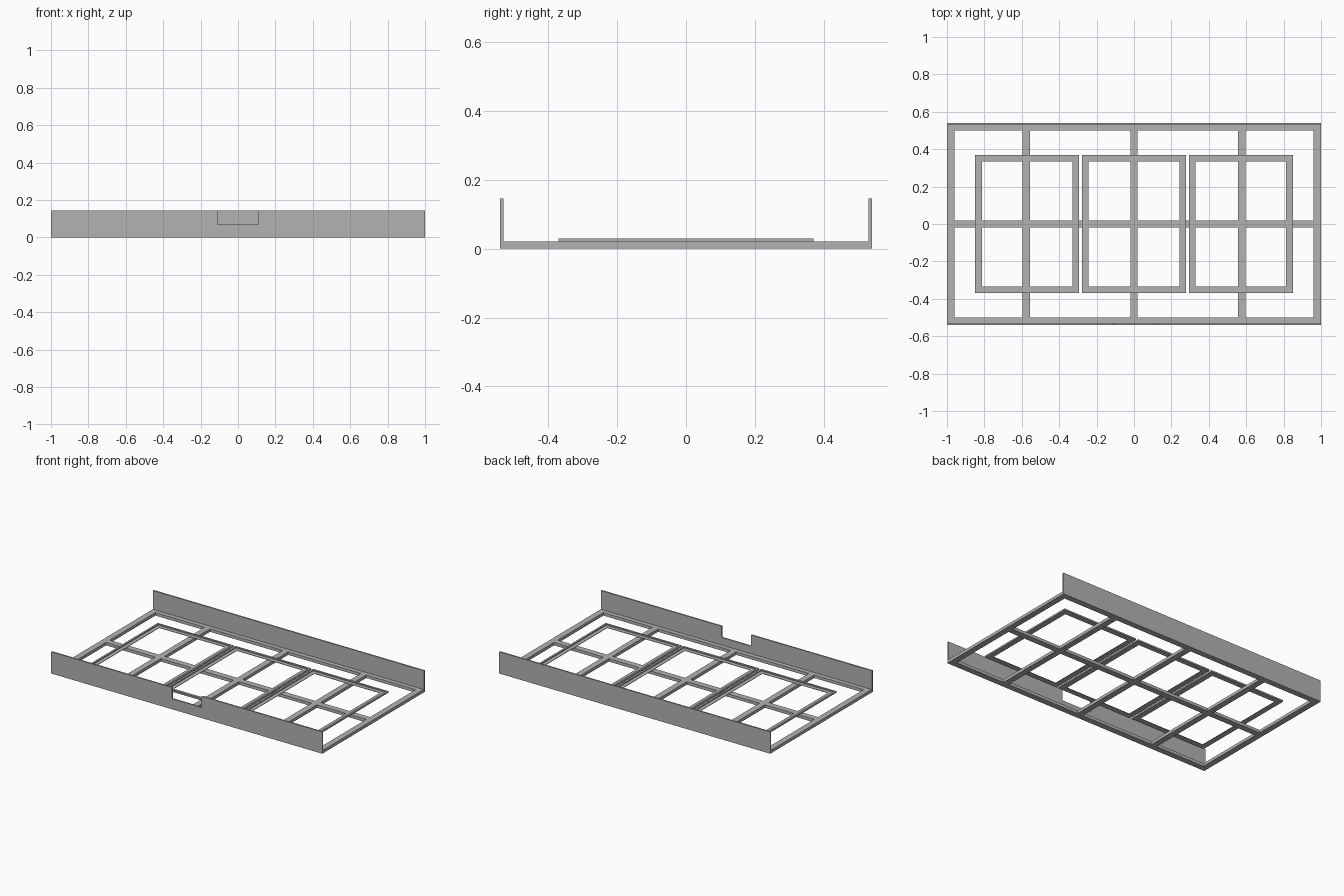
import bpy

if "Cube" in bpy.data.objects:
    bpy.data.objects.remove(bpy.data.objects["Cube"], do_unlink=True)

GREY = (0.45, 0.45, 0.45, 1)
steel = bpy.data.materials.new("grey steel")
steel.diffuse_color = GREY
steel.use_nodes = True
steel.node_tree.nodes["Principled BSDF"].inputs["Base Color"].default_value = GREY


def thicken(name, verts, faces, thickness):
    """Flat sheet given depth along its normals."""
    mesh = bpy.data.meshes.new(name)
    mesh.from_pydata(verts, [], faces)
    mesh.materials.append(steel)
    obj = bpy.data.objects.new(name, mesh)
    bpy.context.collection.objects.link(obj)
    solid = obj.modifiers.new("thickness", 'SOLIDIFY')
    solid.thickness = thickness
    solid.offset = 1
    return obj


def lattice(name, xs, ys, z, height):
    """Bars between alternating grid lines; every odd cell is an opening."""
    verts, faces, index = [], [], {}

    def corner(i, j):
        if (i, j) not in index:
            index[i, j] = len(verts)
            verts.append((xs[i], ys[j], z))
        return index[i, j]

    for i in range(len(xs) - 1):
        for j in range(len(ys) - 1):
            if i % 2 and j % 2:
                continue
            faces.append([corner(i, j), corner(i + 1, j),
                          corner(i + 1, j + 1), corner(i, j + 1)])
    return thicken(name, verts, faces, height)


def ring(name, cx, half_x, half_y, width, z, height):
    xs = [cx - half_x, cx - half_x + width, cx + half_x - width, cx + half_x]
    ys = [-half_y, width - half_y, half_y - width, half_y]
    return lattice(name, xs, ys, z, height)


def wall(name, outline, y):
    """Upright sheet facing the front, thickened forwards."""
    verts = [(x, y, z) for x, z in outline]
    return thicken(name, verts, [list(range(len(verts)))], WALL)


WALL, TOP, BAR = 0.01, 0.145, 0.02

# Base grid of flat bars
xs = [-1, -0.96]
for centre in (-0.576, 0, 0.576):
    xs += [centre - BAR, centre + BAR]
xs += [0.96, 1]
lattice("base_frame", xs, [-0.53, -0.5, -BAR, BAR, 0.5, 0.53], 0, 0.02)

# Long side walls, the front one notched
wall("back_wall", [(-1, 0), (1, 0), (1, TOP), (-1, TOP)], 0.54)
wall("front_wall", [(-1, 0), (1, 0), (1, TOP), (0.11, TOP), (0.11, 0.07),
                    (-0.11, 0.07), (-0.11, TOP), (-1, TOP)], -0.53)

# Three angle-section tray frames: raised outer lip and low inner flange
LIP = 0.012
for side, cx in (("right", -0.572), ("middle", 0), ("left", 0.572)):
    ring(side + "_tray_lip", cx, 0.279, 0.37, LIP, 0.02, 0.01)
    ring(side + "_tray_flange", cx, 0.279 - LIP, 0.37 - LIP, 0.025, 0.02, 0.003)
